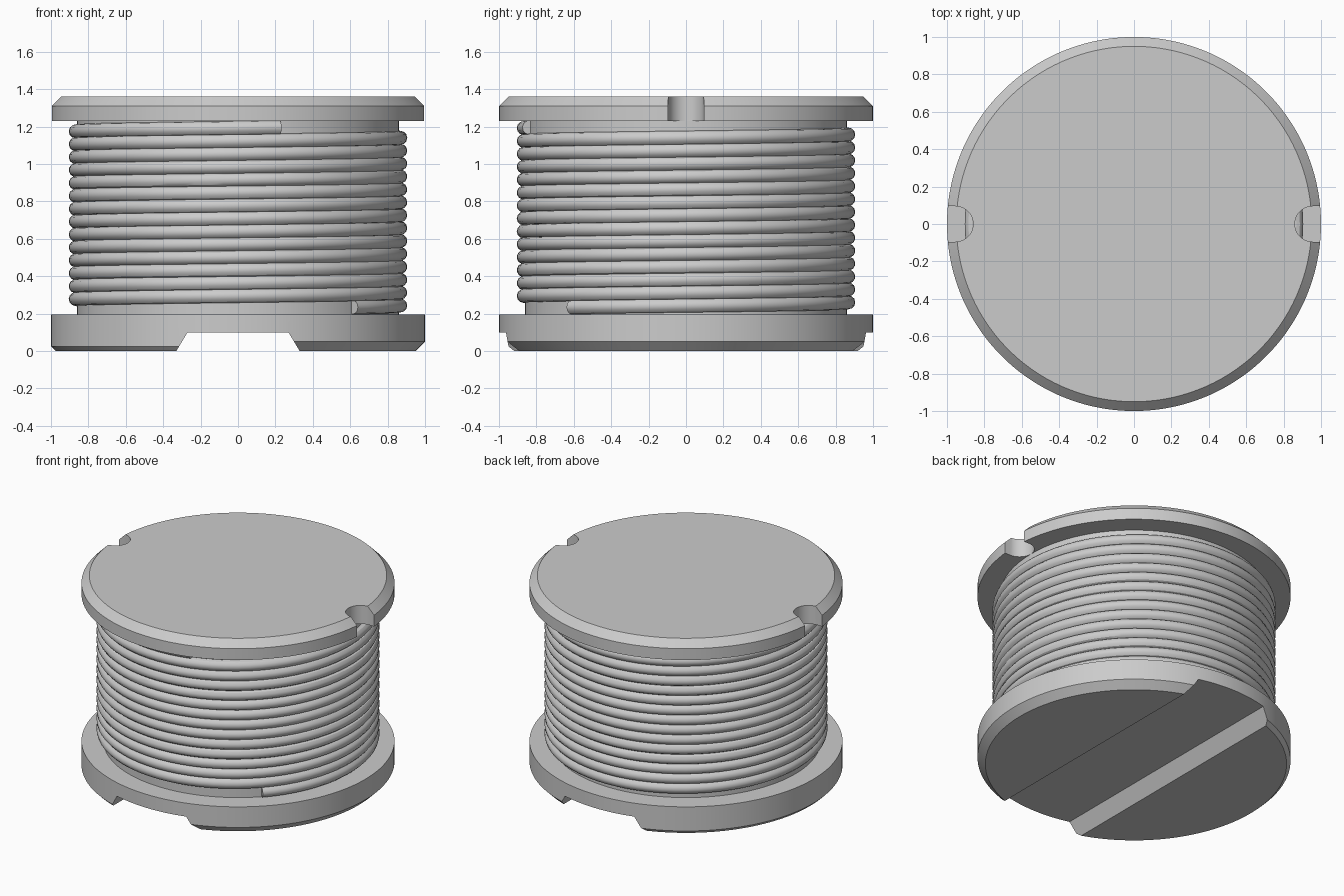
import bpy, bmesh, math

cube = bpy.data.objects.get("Cube")
if cube:
    bpy.data.objects.remove(cube, do_unlink=True)

grey = bpy.data.materials.new("plain grey")
grey.use_nodes = True
GREY = (0.6, 0.6, 0.6, 1.0)
grey.diffuse_color = GREY
grey.node_tree.nodes["Principled BSDF"].inputs["Base Color"].default_value = GREY

SEGMENTS = 128


def add_object(name, data):
    obj = bpy.data.objects.new(name, data)
    bpy.context.collection.objects.link(obj)
    data.materials.append(grey)
    return obj


def stacked_rings(name, rings):
    """Closed solid skinned through rings of points, bottom to top."""
    bm = bmesh.new()
    loops = [[bm.verts.new(p) for p in ring] for ring in rings]
    count = len(loops[0])
    bm.faces.new(loops[0][::-1])
    bm.faces.new(loops[-1])
    for low, high in zip(loops, loops[1:]):
        for i in range(count):
            j = (i + 1) % count
            bm.faces.new((low[i], low[j], high[j], high[i]))
    bmesh.ops.recalc_face_normals(bm, faces=bm.faces)
    mesh = bpy.data.meshes.new(name)
    bm.to_mesh(mesh)
    bm.free()
    return add_object(name, mesh)


def circle(radius, z):
    """Ring of points; radius and z are functions of x direction."""
    ring = []
    for i in range(SEGMENTS):
        a = 2 * math.pi * (i + 0.5) / SEGMENTS
        c, s = math.cos(a), math.sin(a)
        ring.append((radius(c) * c, radius(c) * s, z(c)))
    return ring


def disc(name, profile):
    return stacked_rings(name, [circle(lambda c, r=r: r, lambda c, z=z: z)
                                for r, z in profile])


def prism_z(name, outline, z0, z1):
    return stacked_rings(name, [[(x, y, z) for x, y in outline] for z in (z0, z1)])


def select_only(obj):
    bpy.ops.object.select_all(action='DESELECT')
    obj.select_set(True)
    bpy.context.view_layer.objects.active = obj


def cut(obj, cutter):
    cutter.hide_render = True
    mod = obj.modifiers.new("cut", 'BOOLEAN')
    mod.operation = 'DIFFERENCE'
    mod.solver = 'EXACT'
    mod.object = cutter
    select_only(obj)
    bpy.ops.object.modifier_apply(modifier=mod.name)
    bpy.data.objects.remove(cutter, do_unlink=True)


def smooth(obj):
    select_only(obj)
    bpy.ops.object.shade_smooth_by_angle(angle=math.radians(30))


# Top flange: chamfered disc with a round-ended notch on each side
top = disc("top_flange", [(1.0, 1.23), (1.0, 1.31), (0.95, 1.36)])
for side in (-1, 1):
    outline = [(1.2, -0.095), (1.2, 0.095)]
    for i in range(25):
        a = math.pi / 2 + math.pi * i / 24
        outline.append((0.955 + 0.095 * math.cos(a), 0.095 * math.sin(a)))
    cut(top, prism_z("notch_cutter", [(side * x, y) for x, y in outline], 1.1, 1.5))
smooth(top)


# Bottom flange: lower chamfer is wider on the +x half
def chamfer(c):
    return 0.05 if c > 0 else 0.025


bottom = stacked_rings("bottom_flange", [
    circle(lambda c: 1 - chamfer(c), lambda c: 0.0),
    circle(lambda c: 1.0, chamfer),
    circle(lambda c: 1.0, lambda c: 0.195)])

# Tapered groove across the underside, front to back
section = [(-0.39, -0.1), (0.39, -0.1), (0.27, 0.1), (-0.27, 0.1)]
groove = stacked_rings("groove_cutter", [[(x, y, z) for x, z in section]
                                         for y in (-1.3, 1.3)])
cut(bottom, groove)
smooth(bottom)

# Core inside the winding
core = disc("core", [(0.86, 0.19), (0.86, 1.235)])
smooth(core)

# Wire winding: one long helix
PITCH, STEPS = 0.069, 72
first, last = int(0.88 * STEPS), int(14.8 * STEPS)
curve = bpy.data.curves.new("wire_winding", 'CURVE')
curve.dimensions = '3D'
curve.bevel_depth = 0.037
curve.bevel_resolution = 4
curve.use_fill_caps = True
spline = curve.splines.new('POLY')
spline.points.add(last - first)
for point, step in zip(spline.points, range(first, last + 1)):
    a = 2 * math.pi * step / STEPS
    point.co = (0.868 * math.cos(a), 0.868 * math.sin(a),
                0.1745 + PITCH * step / STEPS, 1)
winding = add_object("wire_winding", curve)
select_only(winding)
bpy.ops.object.convert(target='MESH')
smooth(bpy.context.view_layer.objects.active)
